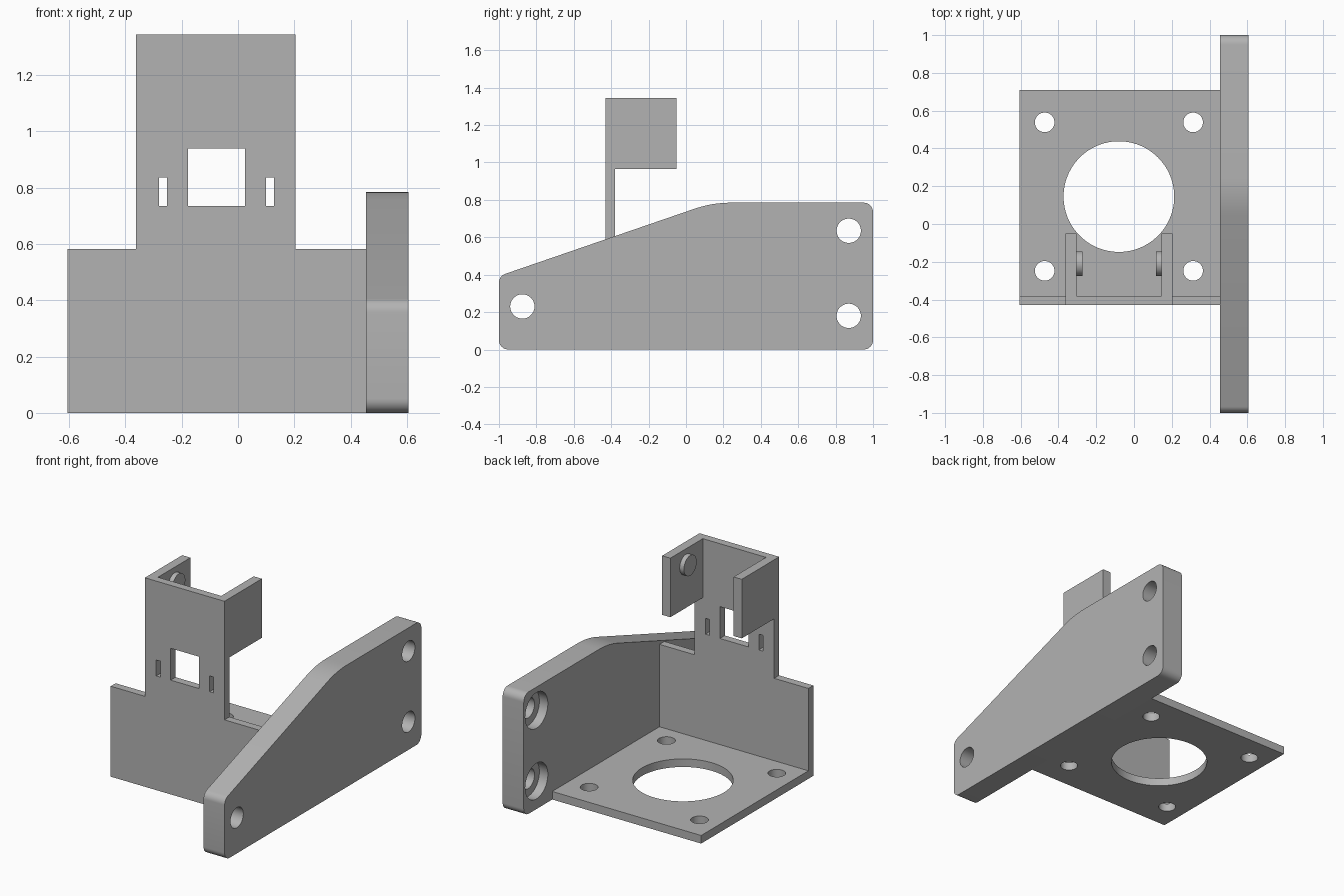
import bpy, bmesh, math
from mathutils import Vector, Matrix

cube = bpy.data.objects.get("Cube")
if cube:
    bpy.data.objects.remove(cube)

grey = bpy.data.materials.new("plain grey")
grey.use_nodes = True
grey.diffuse_color = (0.45, 0.45, 0.45, 1)
grey.node_tree.nodes["Principled BSDF"].inputs["Base Color"].default_value = (0.45, 0.45, 0.45, 1)

# Where a profile's (u, v) and depth w land in space
PLANES = {
    "x": lambda u, v, w: Vector((w, u, v)),
    "y": lambda u, v, w: Vector((u, w, v)),
    "z": lambda u, v, w: Vector((u, v, w)),
}


def rounded(corners, steps=8):
    """Outline from (u, v, radius) corners, each filleted with an arc."""
    out = []
    for i, (u, v, r) in enumerate(corners):
        p = Vector((u, v))
        a = (Vector(corners[i - 1][:2]) - p).normalized()
        b = (Vector(corners[(i + 1) % len(corners)][:2]) - p).normalized()
        half = a.angle(b) / 2
        centre = p + (a + b).normalized() * r / math.sin(half)
        start = p + a * r / math.tan(half) - centre
        end = p + b * r / math.tan(half) - centre
        sweep = start.angle_signed(end)
        for k in range(steps + 1):
            out.append(centre + Matrix.Rotation(-sweep * k / steps, 2) @ start)
    return out


def circle(u, v, r, n=48):
    return [(u + r * math.cos(math.tau * k / n), v + r * math.sin(math.tau * k / n)) for k in range(n)]


def rect(u0, u1, v0, v1):
    return [(u0, v0), (u1, v0), (u1, v1), (u0, v1)]


def prism(name, axis, outline, w0, w1):
    """Extrude an outline along an axis from w0 to w1."""
    place = PLANES[axis]
    bm = bmesh.new()
    face = bm.faces.new([bm.verts.new(place(p[0], p[1], w0)) for p in outline])
    grown = bmesh.ops.extrude_face_region(bm, geom=[face])["geom"]
    bmesh.ops.translate(bm, vec=place(0, 0, w1 - w0),
                        verts=[g for g in grown if isinstance(g, bmesh.types.BMVert)])
    bmesh.ops.recalc_face_normals(bm, faces=bm.faces)
    mesh = bpy.data.meshes.new(name)
    bm.to_mesh(mesh)
    bm.free()
    mesh.materials.append(grey)
    obj = bpy.data.objects.new(name, mesh)
    bpy.context.collection.objects.link(obj)
    return obj


def finish(obj, axis="x", cuts=()):
    """Cut (outline, w0, w1) openings, then shade with sharp edges."""
    bpy.ops.object.select_all(action="DESELECT")
    bpy.context.view_layer.objects.active = obj
    obj.select_set(True)
    for outline, w0, w1 in cuts:
        cutter = prism("cutter", axis, outline, w0, w1)
        cutter.hide_render = True
        mod = obj.modifiers.new("opening", "BOOLEAN")
        mod.operation, mod.solver, mod.object = "DIFFERENCE", "EXACT", cutter
        bpy.ops.object.modifier_apply(modifier=mod.name)
        bpy.data.objects.remove(cutter)
    bpy.ops.object.shade_smooth_by_angle(angle=math.radians(30))


# Thick mounting plate with counterbored bolt holes on its inner side
IN, OUT = 0.455, 0.605
plate = prism("side_plate", "x", rounded([
    (-1, 0, 0.05), (1, 0, 0.05), (1, 0.785, 0.05), (0.14, 0.785, 0.6), (-1, 0.393, 0.05)]), IN, OUT)
bolts = [(-0.875, 0.23), (0.87, 0.635), (0.87, 0.18)]
finish(plate, "x",
       [(circle(y, z, 0.115), IN - 0.1, IN + 0.06) for y, z in bolts] +
       [(circle(y, z, 0.065), IN - 0.1, OUT + 0.1) for y, z in bolts])

# Floor with a large centre opening and four screw holes
CX, CY = -0.08, 0.145
floor = prism("floor", "z", rect(-0.605, IN, -0.38, 0.71), 0, 0.052)
finish(floor, "z",
       [(circle(CX, CY, 0.293, 96), -0.1, 0.2)] +
       [(circle(CX + sx * 0.393, CY + sy * 0.393, 0.052), -0.1, 0.2)
        for sx in (-1, 1) for sy in (-1, 1)])

# Front wall with its raised tower, window and two slots
wall = prism("front_wall", "y", [
    (-0.605, 0), (IN, 0), (IN, 0.582), (0.205, 0.582), (0.205, 1.345),
    (-0.362, 1.345), (-0.362, 0.582), (-0.605, 0.582)], -0.43, -0.38)
finish(wall, "y", [(rect(u0, u1, 0.735, top), -0.6, -0.2) for u0, u1, top in
                   ((-0.178, 0.024, 0.94), (-0.281, -0.252, 0.837), (0.099, 0.128, 0.837))])

# Two ears at the top of the tower, each with a round peg facing inward
for side, s in (("right", -1), ("left", 1)):
    outer, inner, tip = (CX + s * d + 0.0015 for d in (0.2835, 0.225, 0.195))
    finish(prism(side + "_ear", "x", rect(-0.38, -0.05, 0.965, 1.345), inner, outer))
    finish(prism(side + "_peg", "x", circle(-0.21, 1.245, 0.065), tip, inner))
